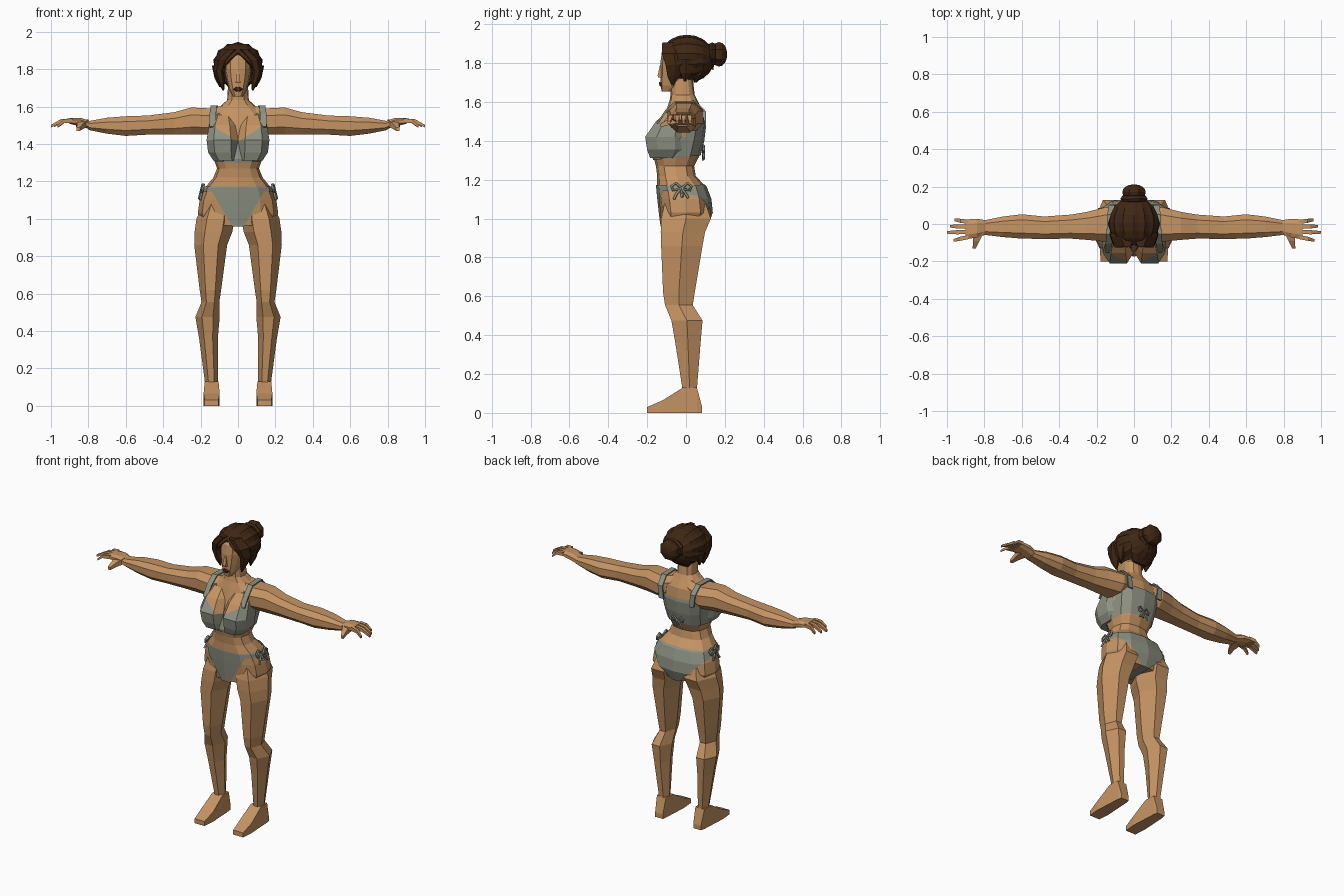
import bpy, bmesh, math
from mathutils import Vector

if "Cube" in bpy.data.objects:
    bpy.data.objects.remove(bpy.data.objects["Cube"])


def material(name, rgb):
    m = bpy.data.materials.new(name)
    m.diffuse_color = (*rgb, 1)
    m.use_nodes = True
    m.node_tree.nodes["Principled BSDF"].inputs["Base Color"].default_value = m.diffuse_color
    return m


SKIN = material("skin", (0.56, 0.295, 0.125))
CLOTH = material("grey_cloth", (0.27, 0.285, 0.225))
HAIR = material("dark_brown_hair", (0.05, 0.02, 0.007))
LIPS = material("lip_brown", (0.09, 0.025, 0.015))


def power(a, p=0.8):
    return math.copysign(abs(a) ** p, a)


OVAL = [(power(math.cos(i * math.pi / 6)), power(math.sin(i * math.pi / 6))) for i in range(12)]
HEX = [(-.45, -1), (.45, -1), (1, 0), (.45, 1), (-.45, 1), (-1, 0)]
OCT = [(-.55, -1), (.55, -1), (1, -.45), (1, .45), (.55, 1), (-.55, 1), (-1, .45), (-1, -.45)]
BOX = [(-1, -1), (1, -1), (1, 1), (-1, 1)]


def loft(rings, section, axis="z", grow=0.0):
    """Skin rings of (position, a0, a1, b0, b1) along one axis."""
    bm = bmesh.new()
    loops = []
    for i, (t, a0, a1, b0, b1) in enumerate(rings):
        t -= grow if i == 0 else 0
        loop = []
        for u, v in section:
            a = (a0 + a1) / 2 + u * ((a1 - a0) / 2 + grow)
            b = (b0 + b1) / 2 + v * ((b1 - b0) / 2 + grow)
            co = {"z": (a, b, t), "x": (t, a, b), "y": (a, t, b)}[axis]
            loop.append(bm.verts.new(co))
        loops.append(loop)
    n = len(section)
    for lo, hi in zip(loops, loops[1:]):
        for i in range(n):
            bm.faces.new((lo[i], lo[(i + 1) % n], hi[(i + 1) % n], hi[i]))
    bm.faces.new(loops[0])
    bm.faces.new(loops[-1])
    bmesh.ops.recalc_face_normals(bm, faces=bm.faces)
    return bm


def cut(bm, co, no, clear=True):
    geom = bm.verts[:] + bm.edges[:] + bm.faces[:]
    bmesh.ops.bisect_plane(bm, geom=geom, plane_co=co, plane_no=no, clear_outer=clear)


def finish(bm, name, mats, mirror=False):
    me = bpy.data.meshes.new(name)
    bm.to_mesh(me)
    bm.free()
    for m in mats:
        me.materials.append(m)
    ob = bpy.data.objects.new(name, me)
    bpy.context.collection.objects.link(ob)
    if mirror:
        ob.modifiers.new("mirror", "MIRROR").merge_threshold = 0.0005
    return ob


# Torso, from the hips to the top of the neck
TORSO = [(z, -rx, rx, y0, y1) for z, rx, y0, y1 in [
    (.965, .19, -.125, .105), (1.03, .215, -.134, .132), (1.10, .205, -.142, .125),
    (1.165, .178, -.148, .10), (1.22, .132, -.148, .05), (1.27, .112, -.155, .042),
    (1.32, .13, -.168, .068), (1.40, .142, -.15, .088), (1.48, .15, -.125, .098),
    (1.56, .15, -.10, .085), (1.605, .09, -.085, .06), (1.635, .058, -.08, .045),
    (1.72, .053, -.08, .035)]]
finish(loft(TORSO, OVAL), "torso", [SKIN])


# Clothing panels, cut from a slightly larger torso and mirrored
def panel(name, planes):
    bm = loft(TORSO, OVAL, grow=.006)
    cut(bm, (0, 0, 0), (-1, 0, 0))
    for co, no in planes:
        cut(bm, co, no)
    finish(bm, name, [CLOTH], True)


panel("brief_front", [((0, 0, 1.165), (0, 0, 1)), ((0, 0, 0), (0, 1, 0)),
                      ((.035, 0, .965), (1, 0, -.58))])
panel("brief_back", [((0, 0, 1.165), (0, -.12, 1)), ((0, 0, 0), (0, -1, 0)),
                     ((.035, 0, .965), (1, 0, -1.0))])
panel("brief_waistband", [((0, 0, 1.172), (0, 0, 1)), ((0, 0, 1.145), (0, 0, -1))])
panel("top_band", [((0, 0, 1.42), (0, 0, 1)), ((0, 0, 1.318), (0, .1, -1))])
panel("top_back", [((0, 0, 1.50), (0, 0, 1)), ((0, 0, 1.40), (0, 0, -1)), ((0, .0, 0), (0, -1, 0))])

# Bust: cloth below the neckline, skin above it
bm = loft([(1.312, .004, .132, -.185, -.03), (1.355, .0, .16, -.20, 0), (1.42, .0, .168, -.21, .0),
           (1.50, .012, .155, -.155, .0), (1.555, .03, .13, -.09, .0)], OCT)
line_co, line_no = Vector((.02, 0, 1.425)), Vector((-.62, 0, 1))
cut(bm, line_co, line_no, False)
for f in bm.faces:
    f.material_index = int((f.calc_center_median() - line_co).dot(line_no) > 0)
finish(bm, "bust", [CLOTH, SKIN], True)

# Legs and feet
finish(loft([(1.08, .03, .185, -.11, .10), (1.0, .018, .222, -.128, .128), (.93, .03, .232, -.13, .098),
             (.86, .058, .234, -.128, .085), (.62, .09, .205, -.118, .045), (.555, .10, .195, -.108, .035),
             (.475, .098, .228, -.075, .085), (.36, .108, .208, -.055, .075),
             (.12, .108, .176, -.018, .056)], HEX), "leg", [SKIN], True)
finish(loft([(.083, .112, .168, 0, .03), (.056, .108, .174, 0, .13), (-.016, .104, .178, 0, .13),
             (-.12, .098, .184, 0, .065), (-.20, .105, .178, 0, .03)], BOX, "y"), "foot", [SKIN], True)

# Arms and hands
finish(loft([(.06, -.07, .07, 1.48, 1.61), (.15, -.095, .09, 1.45, 1.59), (.25, -.085, .065, 1.45, 1.595),
             (.34, -.078, .05, 1.45, 1.57), (.48, -.08, .04, 1.45, 1.552), (.60, -.078, .052, 1.443, 1.548),
             (.70, -.07, .04, 1.455, 1.54), (.80, -.058, .02, 1.475, 1.522)], OCT, "x"), "arm", [SKIN], True)
finish(loft([(.79, -.056, .02, 1.478, 1.522), (.84, -.072, .028, 1.492, 1.54),
             (.90, -.082, .024, 1.508, 1.538)], OCT, "x"), "palm", [SKIN], True)
for i, (y, end, tip) in enumerate([(.012, .022, .96), (-.015, -.012, .985), (-.043, -.045, 1.0), (-.07, -.088, .965)]):
    w, m = .011, (.895 + tip) / 2
    finish(loft([(.885, y - w, y + w, 1.513, 1.537), (m, (y + end) / 2 - w, (y + end) / 2 + w, 1.512, 1.532),
                 (tip, end - .007, end + .007, 1.488, 1.502)], BOX, "x"), f"finger_{i + 1}", [SKIN], True)
finish(loft([(-.04, .80, .865, 1.492, 1.53), (-.09, .825, .86, 1.482, 1.512),
             (-.13, .845, .863, 1.47, 1.488)], BOX, "y"), "thumb", [SKIN], True)

# Head, nose and lips
finish(loft([(z, -r, r, a, b) for z, r, a, b in [
    (1.655, .026, -.125, -.07), (1.685, .045, -.131, .0), (1.74, .061, -.132, .05), (1.80, .072, -.132, .08),
    (1.86, .072, -.124, .09), (1.91, .045, -.08, .06)]], OVAL), "head", [SKIN])
finish(loft([(1.725, -.014, .014, -.142, -.10), (1.735, -.012, .012, -.146, -.10),
             (1.79, -.006, .006, -.134, -.10)], BOX), "nose", [SKIN])
finish(loft([(1.68, -.012, .012, -.134, -.115), (1.692, -.027, .027, -.138, -.11),
             (1.704, -.012, .012, -.138, -.115)], HEX), "lips", [LIPS])


# Hair: ridged ball with its poles front and back, so the strands sweep to the bun
def ridged_ball(centre, size, segs, rows, ridge):
    bm = bmesh.new()
    bmesh.ops.create_uvsphere(bm, u_segments=segs, v_segments=rows, radius=1)
    for v in bm.verts:
        x, y, z = v.co
        k = round(math.atan2(y, x) / (2 * math.pi) * segs)
        s = 1 if k % 2 else 1 - ridge * math.hypot(x, y)
        v.co = Vector((x * s * size[0], -z * size[1], y * s * size[2])) + Vector(centre)
    bmesh.ops.recalc_face_normals(bm, faces=bm.faces)
    return bm


bm = ridged_ball((0, .005, 1.822), (.136, .142, .124), 28, 10, .06)
cut(bm, (0, 0, 0), (-1, 0, 0))
part_co, part_no = Vector((0, 0, 1.89)), Vector((.95, 0, 1))
cut(bm, part_co, part_no, False)
cut(bm, (0, -.055, 0), (0, 1, 0), False)
cut(bm, (0, .03, 1.715), (0, -.1, -1))
gone = [f for f in bm.faces if f.calc_center_median().y < -.055
        and (f.calc_center_median() - part_co).dot(part_no) < 0 and f.calc_center_median().x < .088]
bmesh.ops.delete(bm, geom=gone, context="FACES")
cap = finish(bm, "hair_cap", [HAIR])
solid = cap.modifiers.new("thickness", "SOLIDIFY")
solid.thickness = .02
cap.modifiers.new("mirror", "MIRROR")

# Fringe sweeps and loose side locks
finish(loft([(1.685, .074, .082, -.075, -.065), (1.73, .07, .108, -.095, -.035), (1.79, .072, .132, -.105, .0),
             (1.85, .045, .125, -.125, .0), (1.905, .0, .07, -.122, -.02)], HEX), "side_lock", [HAIR], True)
finish(loft([(1.705, .092, .10, -.01, .0), (1.75, .085, .125, -.03, .03),
             (1.82, .08, .14, -.05, .05)], HEX), "rear_lock", [HAIR], True)
finish(loft([(1.70, -.05, .05, .04, .055), (1.74, -.085, .085, .03, .095),
             (1.80, -.10, .10, .02, .125)], OCT), "nape_hair", [HAIR])

# Bun with its gathered base
finish(ridged_ball((0, .135, 1.845), (.078, .03, .066), 16, 6, .07), "bun_base", [HAIR])
finish(ridged_ball((0, .17, 1.845), (.068, .042, .068), 16, 8, .09), "bun", [HAIR])


# Straps and bows as bevelled curves
def cord(name, paths, radius, mirror=False, flat=0.0):
    cu = bpy.data.curves.new(name, "CURVE")
    cu.dimensions = "3D"
    cu.bevel_depth, cu.extrude, cu.bevel_resolution = radius, flat, 0
    cu.use_fill_caps = True
    for path in paths:
        for side in ((1, -1) if mirror else (1,)):
            sp = cu.splines.new("POLY")
            sp.points.add(len(path) - 1)
            for p, (x, y, z) in zip(sp.points, path):
                p.co = (x * side, y, z, 1)
    cu.materials.append(CLOTH)
    bpy.context.collection.objects.link(bpy.data.objects.new(name, cu))


def strip(name, path, half):
    """Flat cloth strip across x, following a side path."""
    bm = bmesh.new()
    rows = [[bm.verts.new((x + d, y, z)) for d in (-half, half)] for x, y, z in path]
    for a, b in zip(rows, rows[1:]):
        bm.faces.new((a[0], a[1], b[1], b[0]))
    bmesh.ops.recalc_face_normals(bm, faces=bm.faces)
    ob = finish(bm, name, [CLOTH], True)
    so = ob.modifiers.new("thickness", "SOLIDIFY")
    so.thickness, so.offset = .008, 0


strip("shoulder_strap", [(.135, -.148, 1.49), (.135, -.104, 1.555), (.13, -.055, 1.602),
                         (.125, .05, 1.602), (.12, .098, 1.55), (.11, .10, 1.47)], .017)

# Bow outline: two loops and three tails around the knot, as (along, up) offsets
BOW = [[(0, 0), (-.03, .028), (-.052, .012), (-.045, -.01), (0, 0)],
       [(0, 0), (.03, .028), (.05, .012), (.042, -.01), (0, 0)],
       [(0, 0), (-.025, -.025), (-.04, -.055)], [(0, 0), (.018, -.025), (.034, -.048)],
       [(0, .008), (.002, -.045)]]
cord("hip_bow", [[(.19 - b * .25 + .006 * (i % 2), -.022 + a, 1.155 + b) for a, b in p]
                 for i, p in enumerate(BOW)], .007, True)
cord("back_bow", [[(a * .8, .088 + .004 * (i % 2), 1.35 + b * .9) for a, b in p]
                  for i, p in enumerate(BOW)], .006)
